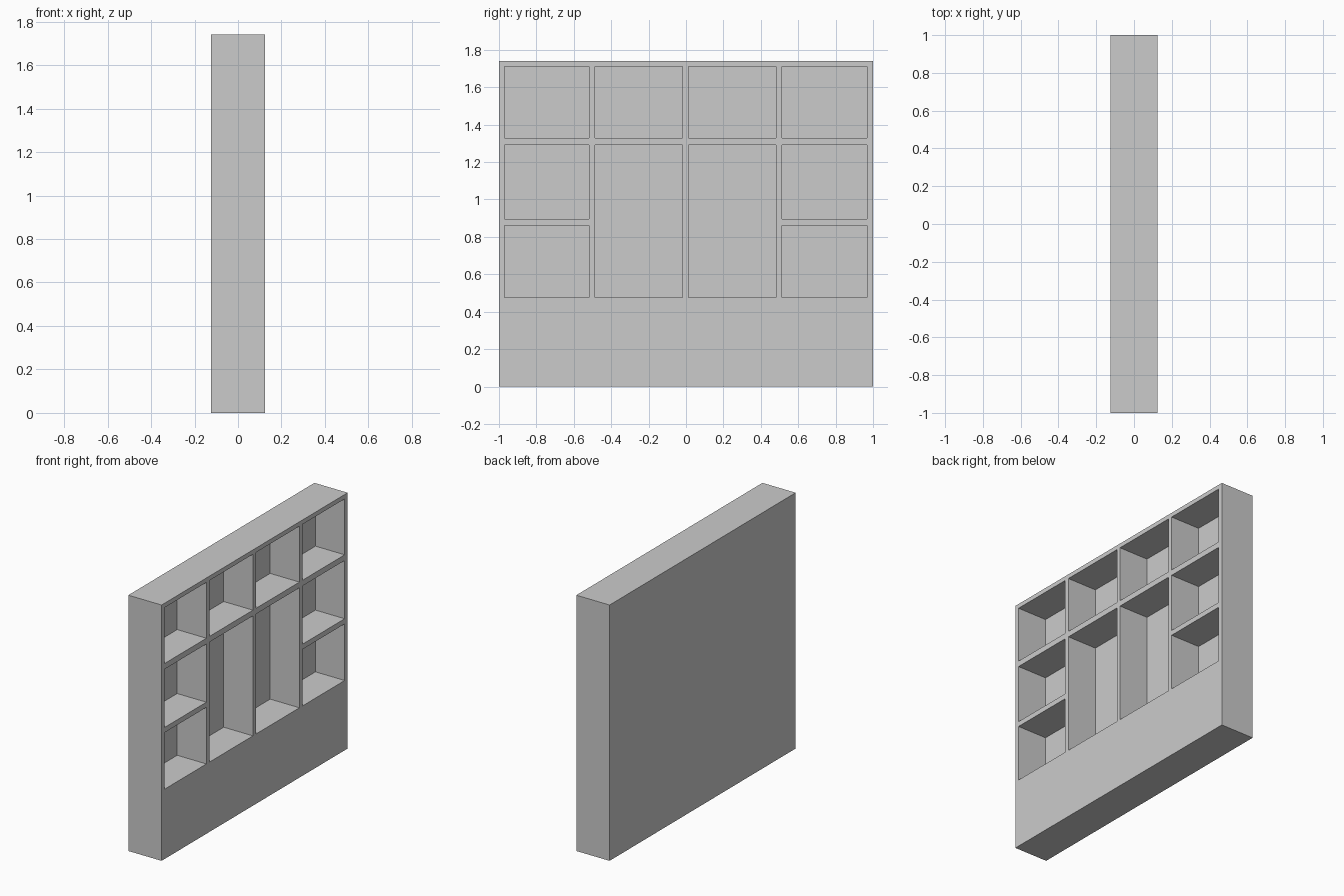
import bpy

if "Cube" in bpy.data.objects:
    bpy.data.objects.remove(bpy.data.objects["Cube"])

DEPTH, WIDTH, HEIGHT = 0.25, 2.0, 1.74
BACK_X = -0.095  # inner face of the thin back panel


def box(name, x, y, z):
    """Box spanning the given (min, max) ranges."""
    bpy.ops.mesh.primitive_cube_add(
        size=1, location=[(a + b) / 2 for a, b in (x, y, z)])
    ob = bpy.context.object
    ob.name = name
    ob.scale = [b - a for a, b in (x, y, z)]
    bpy.ops.object.transform_apply(location=True, rotation=False, scale=True)
    return ob


# Solid cabinet body
cabinet = box("shelf_cabinet", (-DEPTH / 2, DEPTH / 2),
              (-WIDTH / 2, WIDTH / 2), (0, HEIGHT))

# Compartment layout: columns across y, rows up z
outer_cols = [(-0.97, -0.518), (0.513, 0.968)]
inner_cols = [(-0.487, -0.018), (0.013, 0.482)]
top_row, mid_row, low_row = (1.33, 1.71), (0.895, 1.291), (0.475, 0.86)
tall_row = (low_row[0], mid_row[1])

openings = [(c, r) for c in outer_cols for r in (top_row, mid_row, low_row)]
openings += [(c, r) for c in inner_cols for r in (top_row, tall_row)]

# Hollow out every compartment from the open +x side
cutters = [box("compartment_cutter", (BACK_X, DEPTH / 2 + 0.1), c, r)
           for c, r in openings]
bpy.ops.object.select_all(action='DESELECT')
for ob in cutters:
    ob.select_set(True)
bpy.context.view_layer.objects.active = cutters[0]
bpy.ops.object.join()
cutter = bpy.context.object
cutter.hide_render = True

mod = cabinet.modifiers.new("compartments", 'BOOLEAN')
mod.operation = 'DIFFERENCE'
mod.solver = 'EXACT'
mod.object = cutter
bpy.ops.object.select_all(action='DESELECT')
cabinet.select_set(True)
bpy.context.view_layer.objects.active = cabinet
bpy.ops.object.modifier_apply(modifier=mod.name)
bpy.data.objects.remove(cutter, do_unlink=True)
